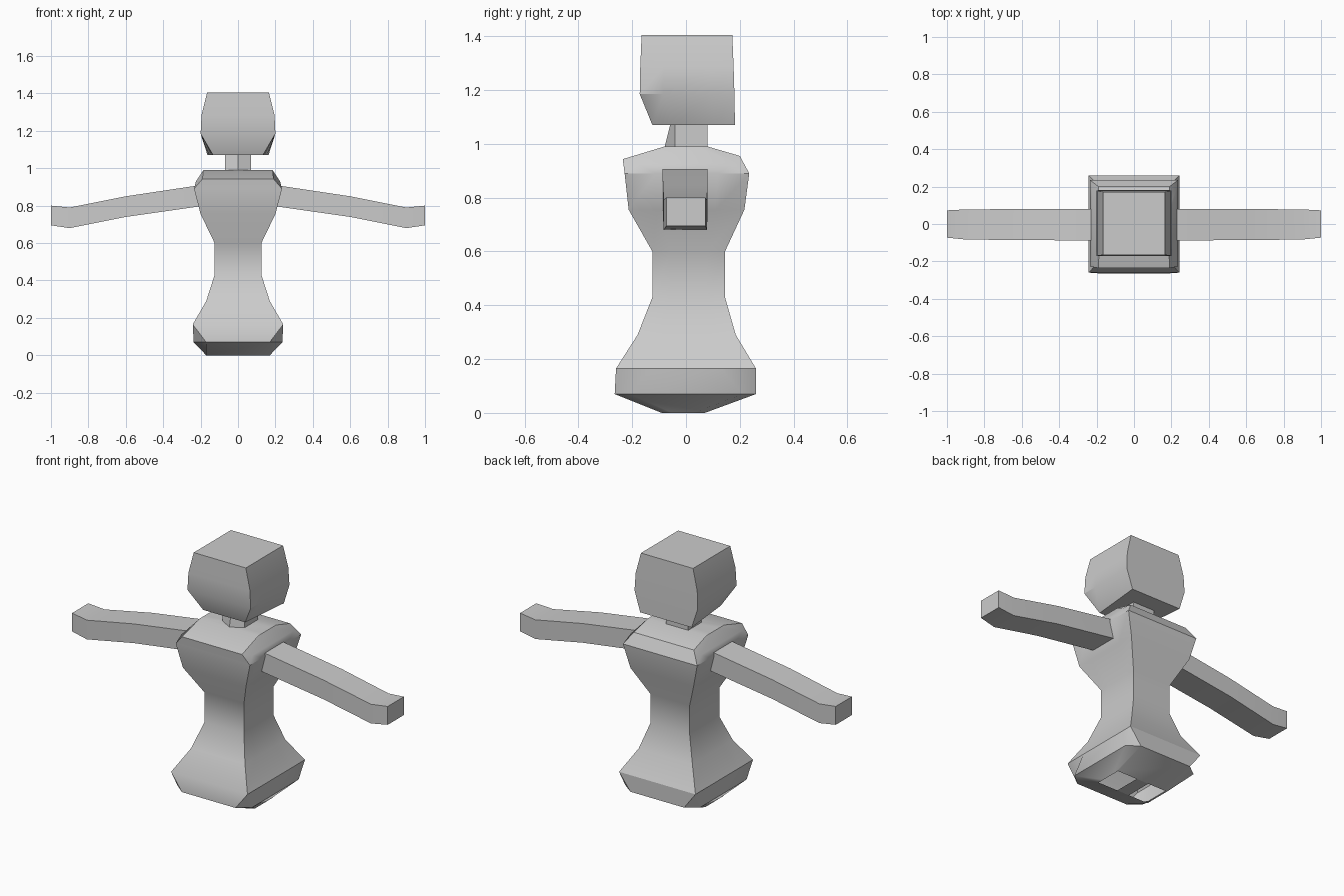
import bpy, bmesh, math
from mathutils import Vector

if "Cube" in bpy.data.objects:
    bpy.data.objects.remove(bpy.data.objects["Cube"])


def ring(hx, yf, yb, zf, zb=None, side=None, hb=None):
    """Eight-point section: front corners, two points per side, back corners."""
    zb = zf if zb is None else zb
    hb = hx if hb is None else hb
    f, b = Vector((hx, yf, zf)), Vector((hb, yb, zb))
    if side:
        sx, y1, y2, sz = side
        m1, m2 = Vector((sx, y1, sz)), Vector((sx, y2, sz))
    else:
        m1, m2 = f.lerp(b, 0.25), f.lerp(b, 0.75)
    half = [f, m1, m2, b]
    return half + [Vector((-p.x, p.y, p.z)) for p in reversed(half)]


def loft(name, rings, cap_start=False, cap_end=False, extra=None):
    bm = bmesh.new()
    loops = [[bm.verts.new(p) for p in r] for r in rings]
    n = len(rings[0])
    for a, b in zip(loops, loops[1:]):
        for i in range(n):
            j = (i + 1) % n
            bm.faces.new((a[i], a[j], b[j], b[i]))
    if cap_start:
        bm.faces.new(loops[0][::-1])
    if cap_end:
        bm.faces.new(loops[-1])
    bmesh.ops.recalc_face_normals(bm, faces=bm.faces[:])
    if extra:
        bm.faces.new([bm.verts.new(p) for p in extra])
    mesh = bpy.data.meshes.new(name)
    bm.to_mesh(mesh)
    bm.free()
    ob = bpy.data.objects.new(name, mesh)
    bpy.context.collection.objects.link(ob)
    bpy.ops.object.select_all(action='DESELECT')
    bpy.context.view_layer.objects.active = ob
    ob.select_set(True)
    bpy.ops.object.shade_smooth_by_angle(angle=math.radians(30))
    return ob


# Torso: hips with chamfered corners, waist, chest and sloped shoulders;
# two square leg openings stay open either side of a crotch strip
loft("torso", [
    ring(0.17, -0.09, 0.07, 0.0),
    ring(0.17, -0.265, 0.26, 0.07, side=(0.237, -0.21, 0.21, 0.07)),
    ring(0.242, -0.26, 0.26, 0.165),
    ring(0.17, -0.18, 0.185, 0.29),
    ring(0.125, -0.125, 0.145, 0.43),
    ring(0.125, -0.125, 0.145, 0.6),
    ring(0.2, -0.213, 0.217, 0.755),
    ring(0.235, -0.228, 0.235, 0.89),
    ring(0.19, -0.235, 0.2, 0.943, 0.955, side=(0.225, -0.19, 0.18, 0.93)),
    ring(0.185, -0.08, 0.08, 0.99),
], cap_end=True,
    extra=[(-0.04, -0.09, 0), (-0.04, 0.07, 0), (0.04, 0.07, 0), (0.04, -0.09, 0)])

# Neck with a slanted throat ridge
loft("neck", [
    [Vector(p) for p in ((0.07, -0.04, z), (0.07, 0.08, z), (-0.07, 0.08, z),
                         (-0.07, -0.04, z), (0, ridge, z))]
    for z, ridge in ((0.985, -0.08), (1.075, -0.058))])

# Head: block with tapered jaw
loft("head", [
    ring(0.133, -0.125, 0.182, 1.07, hb=0.163),
    ring(0.2, -0.172, 0.18, 1.185),
    ring(0.195, -0.17, 0.177, 1.285),
    ring(0.165, -0.165, 0.172, 1.405),
], cap_start=True, cap_end=True)

# Arms: drooping square tubes, closed at the hand
arm_path = [(0.2, -0.088, 0.08, 0.797, 0.91), (0.6, -0.086, 0.08, 0.74, 0.85),
            (0.9, -0.083, 0.078, 0.68, 0.79), (1.0, -0.073, 0.073, 0.695, 0.8)]
for label, s in (("right", 1), ("left", -1)):
    loft(label + "_arm", [
        [Vector((s * x, y, z)) for y, z in ((y0, z0), (y1, z0), (y1, z1), (y0, z1))]
        for x, y0, y1, z0, z1 in arm_path], cap_end=True)
